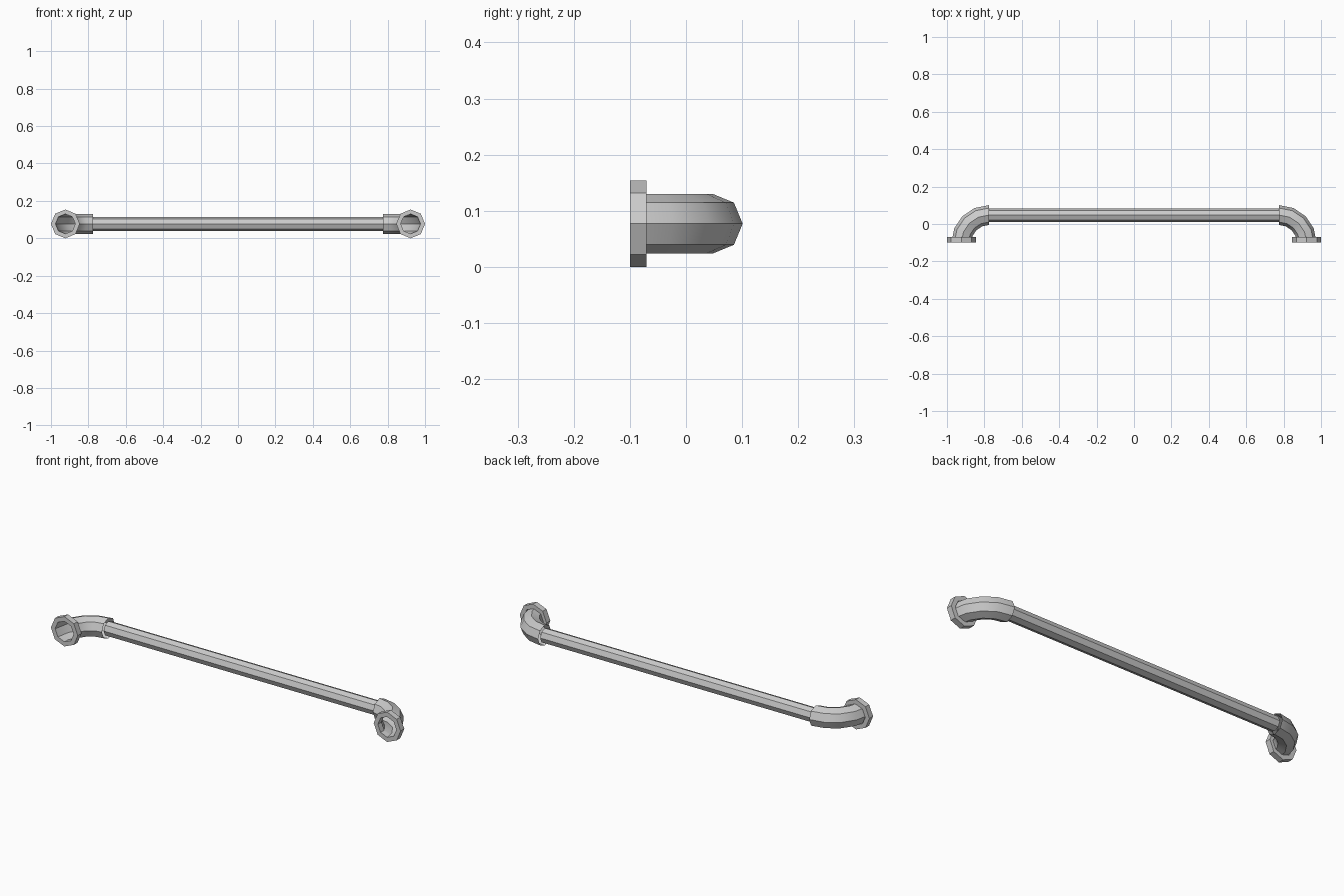
import bpy, bmesh
from math import sin, cos, pi, radians

if "Cube" in bpy.data.objects:
    bpy.data.objects.remove(bpy.data.objects["Cube"])

CX, CZ = 0.923, 0.077       # mount centre
BAR_Y, BAR_X = 0.047, 0.775 # rail axis, rail half length
SIDES = 8


def sweep(name, rings, closed=False, smooth=False):
    """Skin a list of octagons given as (centre x, y, axis angle in plan, radius)."""
    bm = bmesh.new()
    loops = []
    for x, y, a, r in rings:
        # a is the plan direction of the octagon's sideways axis
        loops.append([bm.verts.new((x + r * cos(t) * cos(a), y + r * cos(t) * sin(a), CZ + r * sin(t)))
                      for t in (2 * pi * i / SIDES for i in range(SIDES))])
    pairs = list(zip(loops, loops[1:]))
    if closed:
        pairs.append((loops[-1], loops[0]))
    for p, q in pairs:
        for i in range(SIDES):
            j = (i + 1) % SIDES
            bm.faces.new((p[i], p[j], q[j], q[i]))
    bmesh.ops.recalc_face_normals(bm, faces=bm.faces)
    mesh = bpy.data.meshes.new(name)
    bm.to_mesh(mesh)
    bm.free()
    ob = bpy.data.objects.new(name, mesh)
    bpy.context.collection.objects.link(ob)
    if smooth:
        bpy.ops.object.select_all(action='DESELECT')
        ob.select_set(True)
        bpy.context.view_layer.objects.active = ob
        bpy.ops.object.shade_smooth_by_angle(angle=radians(30))
    return ob


# straight rail
sweep("rail", [(-BAR_X, BAR_Y, pi / 2, 0.037), (BAR_X, BAR_Y, pi / 2, 0.037)])

for s, side in ((-1, "left"), (1, "right")):
    # quarter-turn open elbow from the wall flange to the rail
    bend = CX - BAR_X
    rings = []
    for k in range(5):
        t = radians(22.5 * k)
        rings.append((s * (BAR_X + bend * cos(t)), -0.1 + bend * sin(t),
                      t if s > 0 else pi - t, 0.053))
    sweep(side + "_elbow", rings, smooth=True)

    # octagonal wall flange with a hole
    profile = [(-0.1, 0.077), (-0.07, 0.077), (-0.07, 0.053), (-0.1, 0.053)]
    sweep(side + "_flange", [(s * CX, y, 0, r) for y, r in profile], closed=True)
